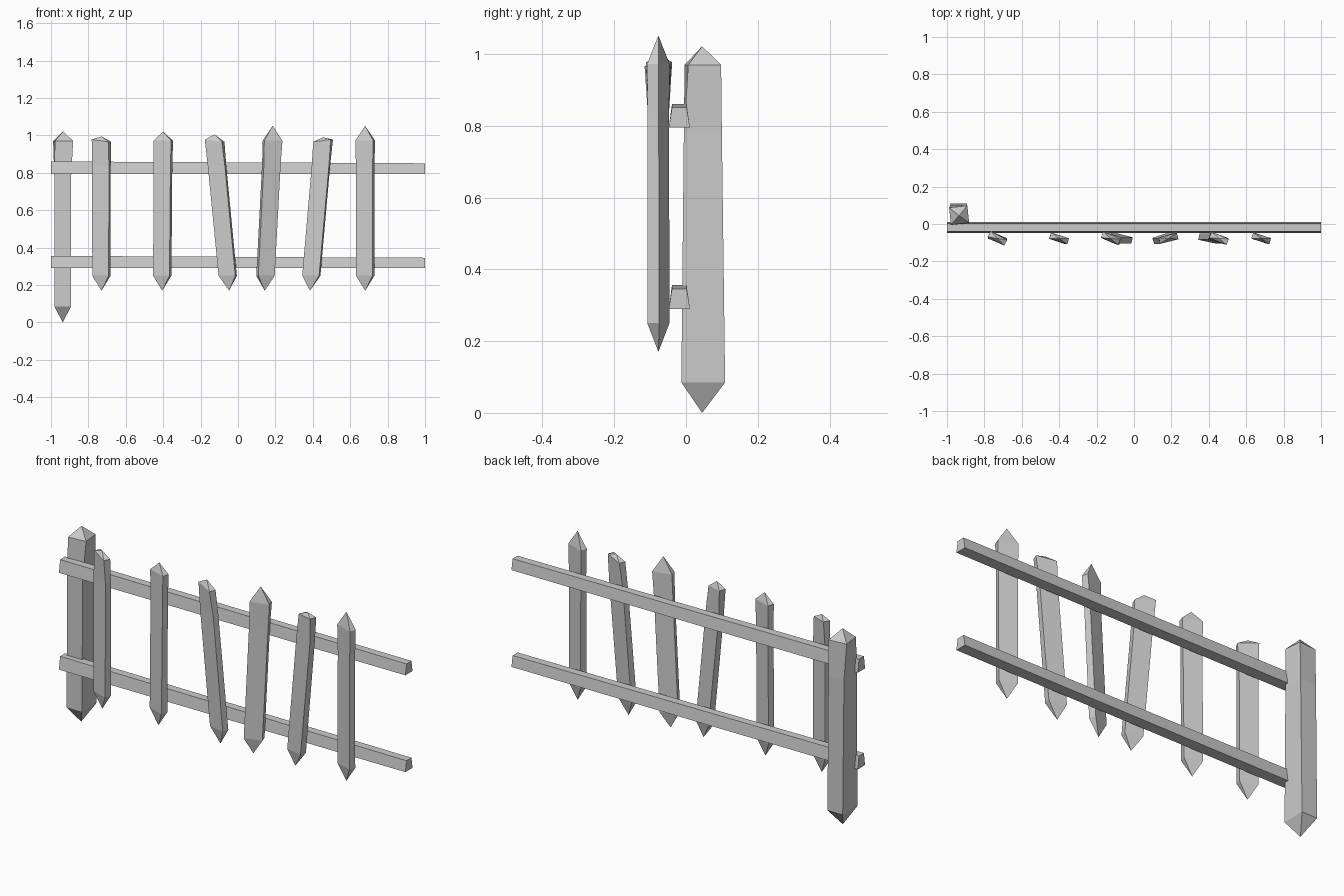
import bpy, bmesh, math
from mathutils import Matrix, Vector

cube = bpy.data.objects.get("Cube")
if cube:
    bpy.data.objects.remove(cube, do_unlink=True)

grey = bpy.data.materials.new("weathered grey")
grey.use_nodes = True
COLOUR = (0.6, 0.6, 0.6, 1)
grey.diffuse_color = COLOUR
grey.node_tree.nodes["Principled BSDF"].inputs["Base Color"].default_value = COLOUR


def finish(name, bm):
    bmesh.ops.recalc_face_normals(bm, faces=bm.faces)
    mesh = bpy.data.meshes.new(name)
    bm.to_mesh(mesh)
    bm.free()
    mesh.materials.append(grey)
    obj = bpy.data.objects.new(name, mesh)
    bpy.context.collection.objects.link(obj)


def stake(name, rings, low_tip, high_tip):
    """Four-sided stake; each ring is (centre, width, depth, turn, side slope)."""
    bm = bmesh.new()
    loops = []
    for centre, w, d, turn, slope in rings:
        rot = Matrix.Rotation(math.radians(turn), 3, 'Z')
        loop = []
        for sx, sy in ((-1, -1), (1, -1), (1, 1), (-1, 1)):
            p = rot @ Vector((sx * w / 2, sy * d / 2, 0))
            p.z = slope * sx
            loop.append(bm.verts.new(Vector(centre) + p))
        loops.append(loop)
    for a, b in zip(loops, loops[1:]):
        for i in range(4):
            j = (i + 1) % 4
            bm.faces.new((a[i], a[j], b[j], b[i]))
    # pyramid points at both ends
    for loop, tip in ((loops[0], low_tip), (loops[-1], high_tip)):
        v = bm.verts.new(tip)
        for i in range(4):
            bm.faces.new((loop[i], loop[(i + 1) % 4], v))
    finish(name, bm)


# Pickets: bottom x, top x, tip height, turn, turn of the head, head slope
pickets = [
    (-0.73, -0.73, 0.995, -18, -28, -0.006),
    (-0.405, -0.40, 1.02, -18, -18, 0),
    (-0.055, -0.125, 1.005, -14, -24, -0.006),
    (0.147, 0.185, 1.052, 18, 14, 0),
    (0.392, 0.455, 0.99, -12, -22, 0.006),
    (0.68, 0.68, 1.052, -18, -18, 0),
]
Y = -0.077
for n, (bx, tx, tip, turn, head, slope) in enumerate(pickets, 1):
    def at(z):
        return bx + (tx - bx) * (z - 0.25) / 0.72
    rings = [
        ((at(0.25), Y, 0.25), 0.092, 0.035, turn, 0),
        ((at(0.84), Y, 0.84), 0.094, 0.032, turn, 0),
        ((tx, Y, 0.972), 0.1, 0.034, head, slope),
    ]
    stake(f"picket_{n}", rings, (at(0.17), Y, 0.17), (tx, Y, tip))

# Post, twisted a little at the head
stake("post", [
    ((-0.937, 0.048, 0.085), 0.088, 0.122, 0, 0),
    ((-0.937, 0.047, 0.78), 0.09, 0.106, 0, 0),
    ((-0.935, 0.047, 0.97), 0.098, 0.092, 6, 0),
], (-0.937, 0.045, 0), (-0.935, 0.045, 1.022))

# Rails: trapezoid section, slightly lower at the far end
for name, z in (("upper_rail", 0.795), ("lower_rail", 0.29)):
    bm = bmesh.new()
    ends = []
    for x, h in ((-1, 0.066), (1, 0.056)):
        section = ((-0.048, 0), (0.011, 0), (0.002, h), (-0.039, h))
        ends.append([bm.verts.new((x, y, z + dz)) for y, dz in section])
    for i in range(4):
        j = (i + 1) % 4
        bm.faces.new((ends[0][i], ends[0][j], ends[1][j], ends[1][i]))
    bm.faces.new(ends[0])
    bm.faces.new(ends[1])
    finish(name, bm)
